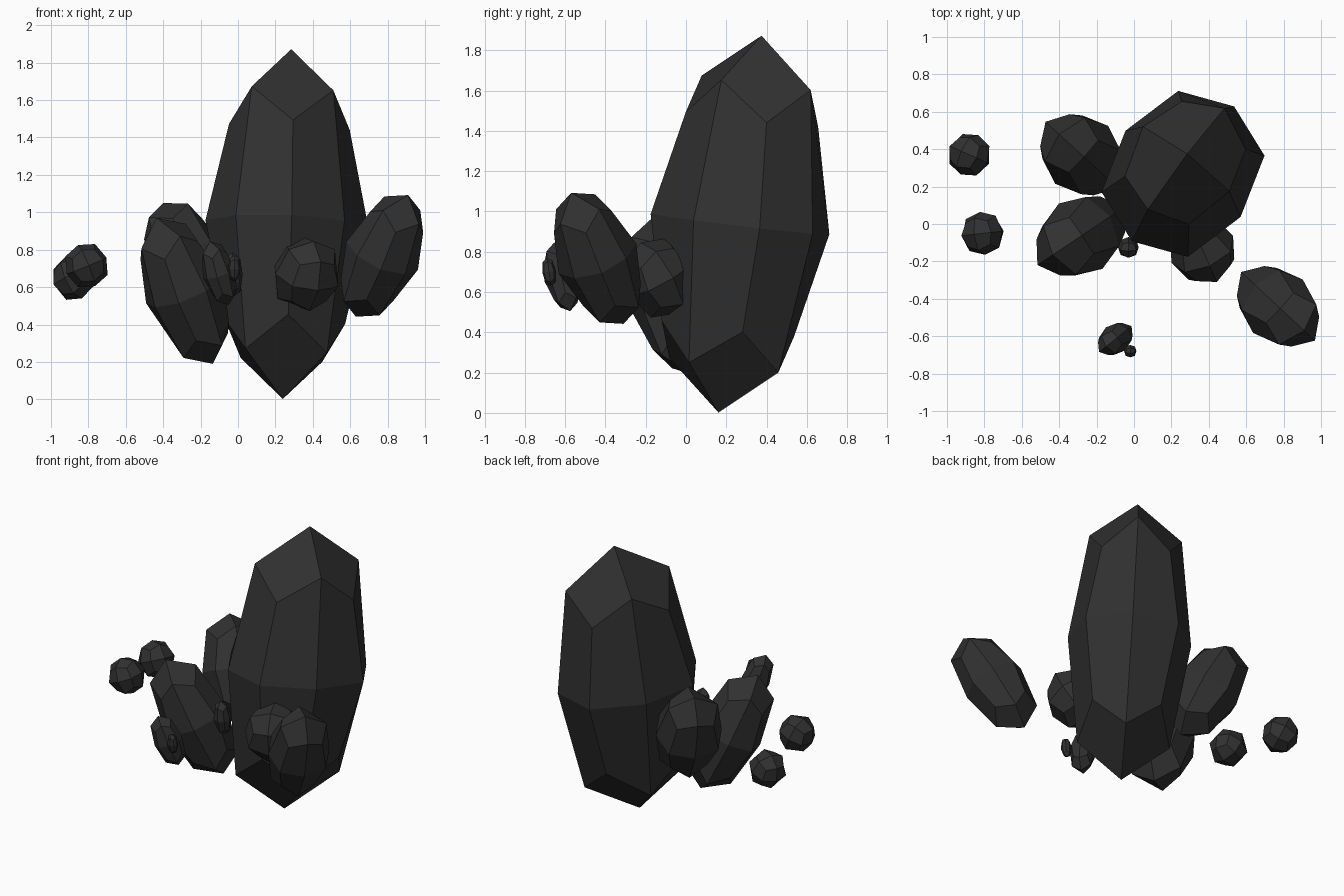
import bpy, bmesh, math
from mathutils import Vector, Matrix

if "Cube" in bpy.data.objects:
    bpy.data.objects.remove(bpy.data.objects["Cube"])

dark = bpy.data.materials.new("dark_stone")
dark.diffuse_color = (0.03, 0.03, 0.03, 1)
dark.use_nodes = True
dark.node_tree.nodes["Principled BSDF"].inputs["Base Color"].default_value = dark.diffuse_color


def crystal(name, centre, axis, width, spin=None):
    """24-faced rounded block: axis = vector from centre to the tip, width = two half widths."""
    axis = Vector(axis)
    if spin is None:
        spin = math.degrees(math.atan2(axis.y, axis.x))
    bm = bmesh.new()
    bmesh.ops.create_cube(bm, size=2)
    bmesh.ops.subdivide_edges(bm, edges=bm.edges[:], cuts=1, use_grid_fill=True)
    # pull edge midpoints and corners in, leaving face centres as the tips
    for v in bm.verts:
        v.co *= (1, 0.75, 5 / 9)[sum(abs(c) > 0.5 for c in v.co) - 1]
    tilt = Vector((0, 0, 1)).rotation_difference(axis).to_matrix().to_4x4()
    size = Matrix.Diagonal((width[0], width[1], axis.length, 1))
    bm.transform(Matrix.Translation(centre) @ tilt
                 @ Matrix.Rotation(math.radians(spin), 4, 'Z') @ size)
    bmesh.ops.recalc_face_normals(bm, faces=bm.faces[:])
    mesh = bpy.data.meshes.new(name)
    bm.to_mesh(mesh)
    bm.free()
    mesh.materials.append(dark)
    obj = bpy.data.objects.new(name, mesh)
    bpy.context.collection.objects.link(obj)


# tall central crystal
crystal("main_crystal", (0.262, 0.268, 0.937), (0.0225, 0.107, 0.935), (0.385, 0.455), -37)

# medium crystals leaning outward
crystal("right_crystal", (0.77, -0.44, 0.767), (0.14, -0.13, 0.325), (0.195, 0.195))
crystal("left_front_crystal", (-0.285, -0.065, 0.58), (-0.15, -0.10, 0.39), (0.21, 0.21))
crystal("left_back_crystal", (-0.28, 0.37, 0.74), (-0.12, 0.11, 0.31), (0.21, 0.21))
crystal("front_crystal", (0.365, -0.135, 0.67), (0.04, -0.09, 0.175), (0.18, 0.18))

# small stones around the cluster
crystal("far_stone_back", (-0.88, 0.37, 0.65), (-0.045, 0.02, 0.11), (0.115, 0.115))
crystal("far_stone_front", (-0.81, -0.05, 0.715), (-0.045, -0.005, 0.11), (0.115, 0.115))
crystal("front_shard", (-0.10, -0.615, 0.675), (-0.05, -0.04, 0.17), (0.09, 0.08))
crystal("front_chip", (-0.02, -0.68, 0.70), (0.0, -0.01, 0.07), (0.033, 0.033))
crystal("inner_shard", (-0.03, -0.125, 0.665), (0.0, -0.02, 0.12), (0.055, 0.055))
